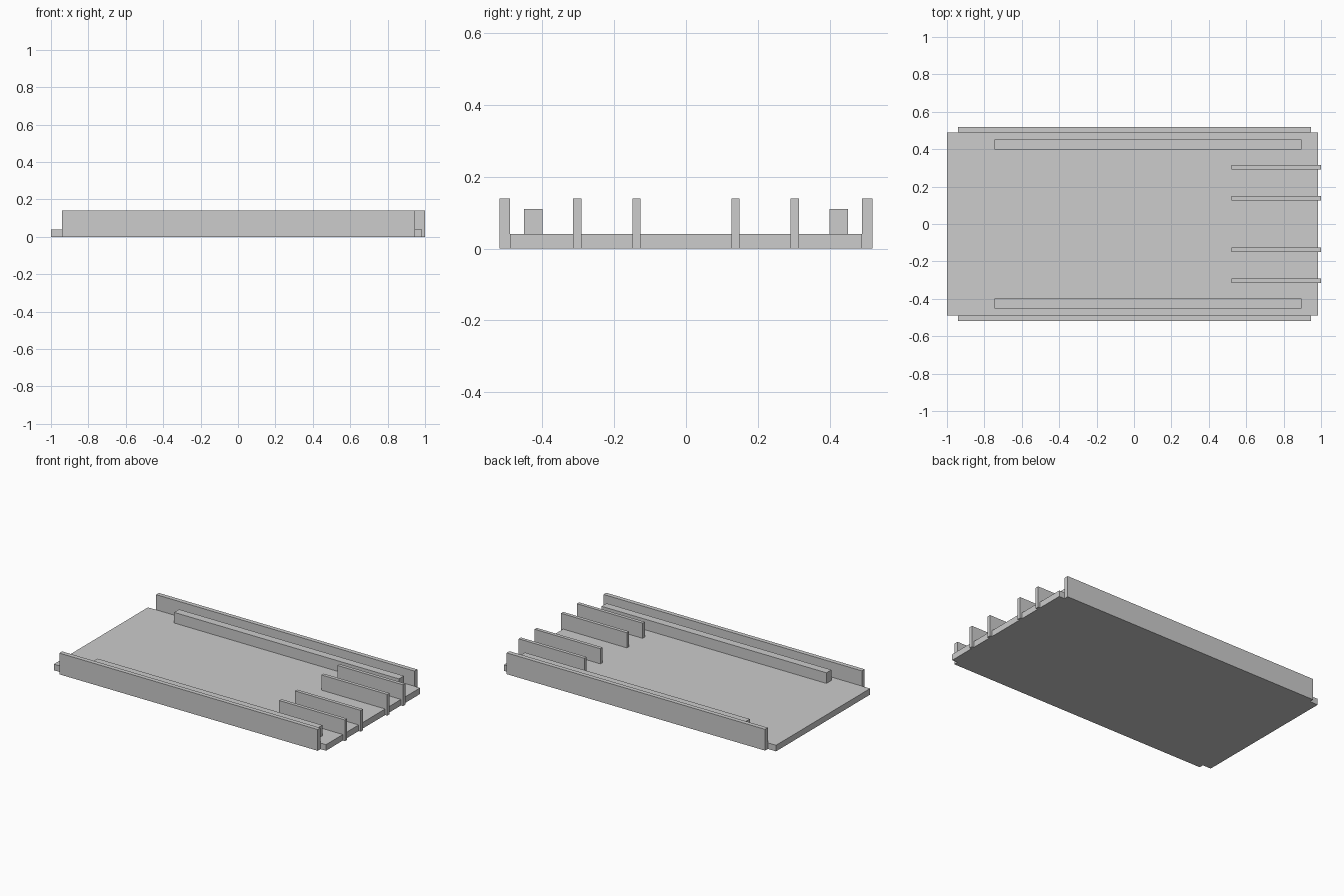
import bpy

# Remove the default cube
old = bpy.data.objects.get("Cube")
if old:
    bpy.data.objects.remove(old, do_unlink=True)

# Single plain grey
GREY = (0.604, 0.604, 0.604, 1.0)
grey = bpy.data.materials.new("plain_grey")
grey.use_nodes = True
grey.diffuse_color = GREY
grey.node_tree.nodes["Principled BSDF"].inputs["Base Color"].default_value = GREY


def box(name, xs, ys, zs):
    """Add a box spanning the given (low, high) ranges."""
    spans = (xs, ys, zs)
    bpy.ops.mesh.primitive_cube_add(size=1, location=[(a + b) / 2 for a, b in spans])
    ob = bpy.context.object
    ob.name = name
    ob.scale = [b - a for a, b in spans]
    bpy.ops.object.transform_apply(location=False, rotation=False, scale=True)
    ob.data.materials.append(grey)
    return ob


def mirrored_pair(name, xs, ys, zs):
    """Add a box on the back side and its mirror on the front side."""
    box("back_" + name, xs, ys, zs)
    box("front_" + name, xs, (-ys[1], -ys[0]), zs)


PLATE_TOP = 0.04
WALL_TOP = 0.14

# Base plate
box("base_plate", (-1.0, 0.985), (-0.49, 0.49), (0, PLATE_TOP))

# Tall walls along the long edges
mirrored_pair("side_wall", (-0.94, 0.945), (0.49, 0.519), (0, WALL_TOP))

# Low rails just inside the walls
mirrored_pair("rail", (-0.745, 0.895), (0.399, 0.451), (PLATE_TOP, 0.11))

# Thin fins that run past the end of the plate
for label, y in (("inner_fin", 0.138), ("outer_fin", 0.303)):
    mirrored_pair(label, (0.52, 1.0), (y - 0.0115, y + 0.0115), (0, WALL_TOP))
